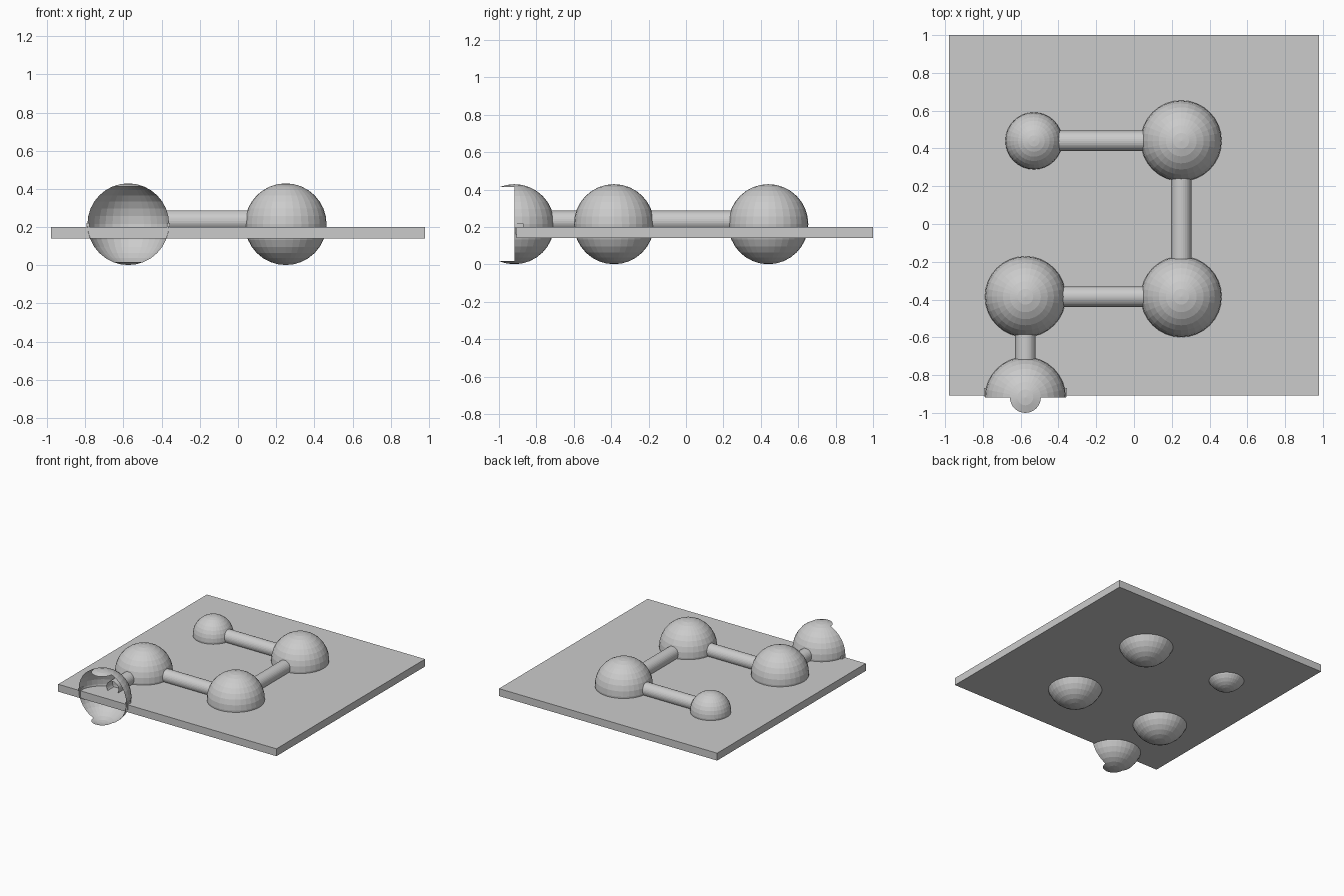
import bpy, bmesh
from mathutils import Vector

if "Cube" in bpy.data.objects:
    bpy.data.objects.remove(bpy.data.objects["Cube"])

R = 0.214          # large ball radius
ZC = 0.215         # ball centre height
A, B, C = (0.25, 0.44), (0.25, -0.385), (-0.575, -0.385)
SMALL, CUP = (-0.53, 0.44), (-0.575, -0.918)


def box(name, x0, x1, y0, y1, z0, z1):
    bpy.ops.mesh.primitive_cube_add(size=1, location=((x0+x1)/2, (y0+y1)/2, (z0+z1)/2))
    o = bpy.context.object
    o.name = name
    o.scale = (x1-x0, y1-y0, z1-z0)
    return o


def ball(name, c, r):
    bpy.ops.mesh.primitive_uv_sphere_add(segments=32, ring_count=16, radius=r,
                                         location=(c[0], c[1], ZC))
    o = bpy.context.object
    o.name = name
    return o


def rod(name, p, q):
    # open-ended tube between two points
    a, b = Vector((*p, 0.233)), Vector((*q, 0.233))
    bpy.ops.mesh.primitive_cylinder_add(vertices=32, radius=0.054, depth=(b-a).length,
                                        end_fill_type='NOTHING', location=(a+b)/2)
    o = bpy.context.object
    o.name = name
    o.rotation_euler = (b-a).to_track_quat('Z', 'Y').to_euler()


# Base plate
box("base_plate", -0.98, 0.98, -0.907, 1.0, 0.141, 0.201)

# Balls
ball("ball_back_right", A, R)
ball("ball_front_right", B, R)
ball("ball_front_left", C, R)
ball("ball_small", SMALL, 0.151)

# Open half ball at the front edge, keeping its two round pole caps
cup = ball("open_half_ball", CUP, R)
bm = bmesh.new()
bm.from_mesh(cup.data)
gone = []
for f in bm.faces:
    m = f.calc_center_median()
    if m.y < 0 and abs(m.z) < R * 0.92:
        gone.append(f)
bmesh.ops.delete(bm, geom=gone, context='FACES')
bm.to_mesh(cup.data)
bm.free()

# Small lugs at the sides of the open rim
for s, side in ((-1, "left"), (1, "right")):
    x = CUP[0] + s * 0.212
    box("rim_lug_" + side, x-0.008, x+0.008, -0.912, -0.868, 0.16, 0.22)

# Connecting rods
rod("rod_back", (SMALL[0]+0.08, SMALL[1]), (A[0]-0.1, A[1]))
rod("rod_right", (A[0], A[1]-0.1), (B[0], B[1]+0.1))
rod("rod_front", (B[0]-0.1, B[1]), (C[0]+0.1, C[1]))
rod("rod_to_half_ball", (C[0], C[1]-0.1), (CUP[0], CUP[1]+0.13))
